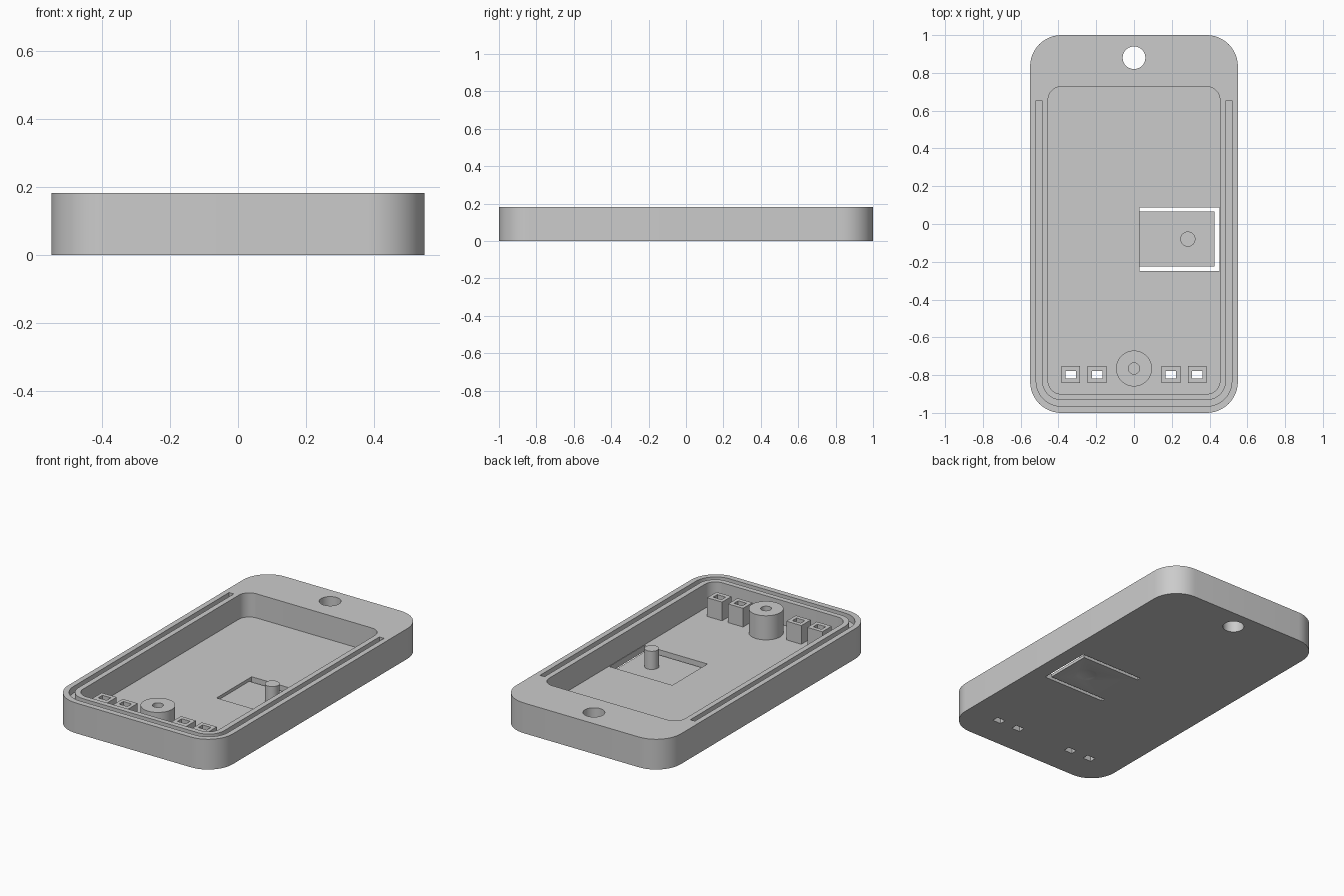
import bpy, bmesh, math

cube = bpy.data.objects.get("Cube")
if cube:
    bpy.data.objects.remove(cube, do_unlink=True)

HEIGHT, FLOOR, TONGUE = 0.183, 0.037, 0.018
PEG = (0.285, -0.08)

grey = bpy.data.materials.new("matte grey")
grey.use_nodes = True
grey.diffuse_color = (0.6, 0.6, 0.6, 1)
grey.node_tree.nodes["Principled BSDF"].inputs["Base Color"].default_value = (0.6, 0.6, 0.6, 1)


def arc(cx, cy, r, start, end, n):
    return [(cx + r * math.cos(math.radians(start + (end - start) * i / n)),
             cy + r * math.sin(math.radians(start + (end - start) * i / n))) for i in range(n + 1)]


def circle(cx, cy, r, n=40):
    return arc(cx, cy, r, 0, 360, n)[:-1]


def rect(x0, x1, y0, y1):
    return [(x0, y0), (x1, y0), (x1, y1), (x0, y1)]


def front_bend(x, y, r):
    """Both rounded front corners, from left to right."""
    return arc(-x + r, y + r, r, 180, 270, 12) + arc(x - r, y + r, r, 270, 360, 12)


def rounded(x, y0, y1, r):
    return front_bend(x, y0, r) + arc(x - r, y1 - r, r, 0, 90, 12) + arc(-x + r, y1 - r, r, 90, 180, 12)


def prism(name, outline, z0, z1):
    bm = bmesh.new()
    face = bm.faces.new([bm.verts.new((x, y, z0)) for x, y in outline])
    top = bmesh.ops.extrude_face_region(bm, geom=[face])["geom"]
    bmesh.ops.translate(bm, vec=(0, 0, z1 - z0),
                        verts=[v for v in top if isinstance(v, bmesh.types.BMVert)])
    bmesh.ops.recalc_face_normals(bm, faces=bm.faces)
    mesh = bpy.data.meshes.new(name)
    bm.to_mesh(mesh)
    bm.free()
    mesh.materials.append(grey)
    obj = bpy.data.objects.new(name, mesh)
    bpy.context.collection.objects.link(obj)
    return obj


def carve(obj, cutters):
    """Subtract the cutters, bake the result and remove them."""
    for c in cutters:
        mod = obj.modifiers.new("cut", "BOOLEAN")
        mod.operation, mod.solver, mod.object = "DIFFERENCE", "EXACT", c
    graph = bpy.context.evaluated_depsgraph_get()
    mesh = bpy.data.meshes.new_from_object(obj.evaluated_get(graph))
    obj.modifiers.clear()
    obj.data = mesh
    for c in cutters:
        bpy.data.objects.remove(c, do_unlink=True)


# Tray body with cavity, hanging hole, seal groove and flexible tongue
body = prism("tray_body", rounded(0.55, -1, 1, 0.165), 0, HEIGHT)
cavity = prism("cavity_cut", rounded(0.455, -0.9, 0.727, 0.07), FLOOR, 0.3)
hanging_hole = prism("hanging_hole_cut", circle(0, 0.88, 0.06), -0.1, 0.3)

groove_end = 0.655
outer = front_bend(0.518, -0.965, 0.133)
inner = front_bend(0.487, -0.932, 0.102)
groove_line = ([(-0.518, groove_end)] + outer + [(0.518, groove_end), (0.487, groove_end)]
               + inner[::-1] + [(-0.487, groove_end)])
groove = prism("groove_cut", groove_line, HEIGHT - 0.04, 0.3)

slot_line = [(0.03, -0.248), (0.452, -0.248), (0.452, 0.088), (0.03, 0.088),
             (0.03, 0.065), (0.425, 0.065), (0.425, -0.225), (0.03, -0.225)]
slot = prism("tongue_slot_cut", slot_line, -0.1, 0.1)
thinning = prism("tongue_thinning_cut", rect(0.03, 0.44, -0.235, 0.075), TONGUE, 0.1)

# Shallow finger dimple under the tongue
dimple_r, dimple_depth = 0.065, 0.008
ball_r = (dimple_r ** 2 + dimple_depth ** 2) / (2 * dimple_depth)
dimple = prism("dimple_cut", circle(*PEG, dimple_r), -0.02, 0)
bm = bmesh.new()
bm.from_mesh(dimple.data)
cap = max(bm.faces, key=lambda f: f.calc_center_median().z)
for k in range(4, -1, -1):
    scale = max(k / 5, 0.05)
    bmesh.ops.inset_region(bm, faces=[cap], thickness=0.001)
    for v, a in zip(cap.verts, [math.atan2(v.co.y - PEG[1], v.co.x - PEG[0]) for v in cap.verts]):
        r = dimple_r * scale
        v.co = (PEG[0] + r * math.cos(a), PEG[1] + r * math.sin(a),
                dimple_depth - ball_r + math.sqrt(ball_r ** 2 - r ** 2))
bm.to_mesh(dimple.data)
bm.free()

cuts = [cavity, hanging_hole, groove, slot, thinning, dimple]

# Square sockets with slots that pass through the floor
parts = [body]
for x in (-0.335, -0.195, 0.195, 0.335):
    socket = prism("square_socket", rect(x - 0.05, x + 0.05, -0.842, -0.752), FLOOR, 0.15)
    opening = rect(x - 0.028, x + 0.028, -0.817, -0.777)
    carve(socket, [prism("socket_cut", opening, -0.1, 0.3)])
    cuts.append(prism("floor_cut", opening, -0.1, 0.1))
    parts.append(socket)
carve(body, cuts)

# Screw post with a blind bore
post = prism("screw_post", circle(0, -0.765, 0.095, 48), FLOOR, HEIGHT)
carve(post, [prism("bore_cut", circle(0, -0.765, 0.03), FLOOR + 0.01, 0.3)])
parts.append(post)

# Button peg on the tongue
parts.append(prism("button_peg", circle(*PEG, 0.04), TONGUE, 0.128))

bpy.ops.object.select_all(action="DESELECT")
for p in parts:
    p.select_set(True)
bpy.context.view_layer.objects.active = body
bpy.ops.object.shade_smooth_by_angle(angle=math.radians(30))
